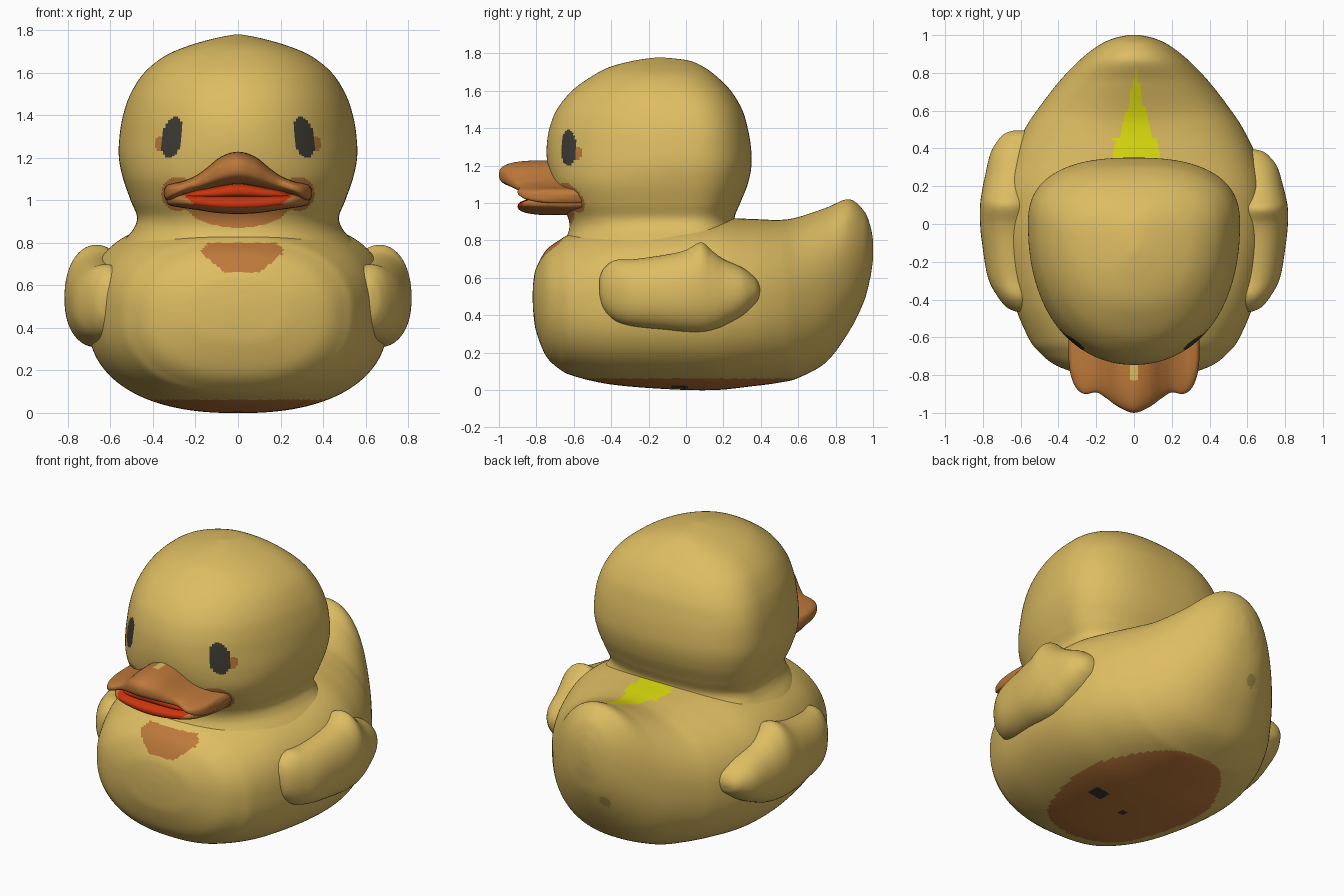
import bpy
import bmesh
import math

cube = bpy.data.objects.get("Cube")
if cube:
    bpy.data.objects.remove(cube, do_unlink=True)


def make_material(name, rgb):
    mat = bpy.data.materials.new(name)
    mat.use_nodes = True
    mat.diffuse_color = (*rgb, 1)
    mat.node_tree.nodes["Principled BSDF"].inputs["Base Color"].default_value = (*rgb, 1)
    return mat


YELLOW, ORANGE, RED, BLACK, LEMON, OLIVE = range(6)
MATERIALS = [
    make_material("soft yellow", (0.73, 0.51, 0.123)),
    make_material("bill orange", (0.51, 0.19, 0.042)),
    make_material("mouth red", (0.6, 0.035, 0.004)),
    make_material("eye black", (0.05, 0.045, 0.035)),
    make_material("lemon patch", (0.75, 0.75, 0.004)),
    make_material("olive smudge", (0.46, 0.32, 0.08)),
]


def smooth_path(stations, steps):
    """Catmull-Rom through a list of equal-length tuples."""
    out = []
    last = len(stations) - 1
    for i in range(last):
        p0, p1 = stations[max(i - 1, 0)], stations[i]
        p2, p3 = stations[i + 1], stations[min(i + 2, last)]
        for k in range(steps):
            t = k / steps
            out.append([
                b + t * ((c - a) / 2 + t * ((2 * a - 5 * b + 4 * c - d) / 2
                                            + t * (3 * b - a - 3 * c + d) / 2))
                for a, b, c, d in zip(p0, p1, p2, p3)])
    return out + [list(stations[last])]


def power(value, n):
    return math.copysign(abs(value) ** (2 / n), value)


def loft(name, stations, axes, sides, steps, paint):
    """Skin superellipse sections.
    Station: (s, a_min, a_mid, a_max, b_min, b_mid, b_max, n_low, n_high).
    axes maps s, a, b to world axes; paint picks the colour of each face."""
    bm = bmesh.new()
    rings = []
    for s, a0, am, a1, b0, bmid, b1, n_low, n_high in smooth_path(stations, steps):
        ring = []
        for i in range(sides):
            angle = math.tau * (i + 0.5) / sides
            ca, sb = math.cos(angle), math.sin(angle)
            n = n_high if sb > 0 else n_low
            a = am + power(ca, n) * (a1 - am if ca > 0 else am - a0)
            b = bmid + power(sb, n) * (b1 - bmid if sb > 0 else bmid - b0)
            co = dict(zip(axes, (s, a, b)))
            ring.append(bm.verts.new((co["x"], co["y"], co["z"])))
        rings.append(ring)
    for low, high in zip(rings, rings[1:]):
        for i in range(sides):
            j = (i + 1) % sides
            bm.faces.new((low[i], low[j], high[j], high[i]))
    bm.faces.new(rings[0])
    bm.faces.new(rings[-1])
    bmesh.ops.recalc_face_normals(bm, faces=bm.faces)
    bm.normal_update()
    for face in bm.faces:
        face.smooth = True
        face.material_index = paint(face.calc_center_median(), face.normal)
    mesh = bpy.data.meshes.new(name)
    bm.to_mesh(mesh)
    bm.free()
    for mat in MATERIALS:
        mesh.materials.append(mat)
    obj = bpy.data.objects.new(name, mesh)
    bpy.context.collection.objects.link(obj)


def in_ellipse(u, v, cu, cv, ru, rv):
    return ((u - cu) / ru) ** 2 + ((v - cv) / rv) ** 2 < 1


# Body with upturned tail: y, bottom, middle, top, half width, upper roundness
BODY = [
    (-0.82, 0.48, 0.5, 0.52, 0.03, 2),
    (-0.815, 0.4, 0.495, 0.59, 0.14, 2),
    (-0.8, 0.31, 0.49, 0.655, 0.26, 2.1),
    (-0.75, 0.185, 0.48, 0.745, 0.41, 2.2),
    (-0.68, 0.115, 0.47, 0.8, 0.5, 2.3),
    (-0.6, 0.075, 0.46, 0.84, 0.56, 2.4),
    (-0.4, 0.03, 0.45, 0.88, 0.64, 2.7),
    (-0.1, 0.005, 0.45, 0.9, 0.7, 2.9),
    (0.15, 0, 0.45, 0.92, 0.7, 2.8),
    (0.35, 0.02, 0.46, 0.915, 0.65, 2.5),
    (0.5, 0.04, 0.48, 0.91, 0.58, 2.3),
    (0.6, 0.065, 0.5, 0.925, 0.515, 2.1),
    (0.75, 0.15, 0.55, 0.975, 0.4, 2),
    (0.87, 0.31, 0.63, 1.02, 0.285, 2),
    (0.95, 0.47, 0.7, 0.96, 0.18, 2),
    (0.985, 0.6, 0.74, 0.88, 0.1, 2),
    (1, 0.7, 0.75, 0.8, 0.03, 2),
]


def paint_body(c, normal):
    # Worn underside with two dark specks
    if c.z < 0.062:
        specks = (in_ellipse(c.x, c.y, 0.23, -0.03, 0.055, 0.05)
                  or in_ellipse(c.x, c.y, 0, -0.105, 0.03, 0.03))
        return BLACK if specks and normal.z < 0 else ORANGE
    # Chest patch, narrowing downwards
    if c.y < -0.6 and 0.66 < c.z < 0.8:
        if abs(c.x - 0.02) < 0.19 - 1.2 * max(0, 0.75 - c.z) - max(0, c.z - 0.77):
            return ORANGE
    # Smudge under the tail
    if c.y > 0.8 and in_ellipse(c.x, c.z, -0.09, 0.45, 0.035, 0.035):
        return OLIVE
    # Streak along the back
    patch = 0.12 if c.y < 0.46 else 0.22 * (0.82 - c.y)
    if normal.z > 0.3 and 0.2 < c.y < 0.82 and abs(c.x - 0.01) < patch:
        return LEMON
    return YELLOW


loft("body", [(y, -w, 0, w, b, m, t, 2.35, n) for y, b, m, t, w, n in BODY],
     "yxz", 192, 12, paint_body)

# Head and neck: z, half width, front y, widest y, back y, front roundness
HEAD = [
    (0.66, 0.5, -0.6, 0, 0.3, 2.3),
    (0.74, 0.6, -0.69, 0, 0.38, 2.3),
    (0.8, 0.55, -0.65, 0, 0.34, 2.3),
    (0.86, 0.495, -0.625, 0, 0.28, 2.4),
    (0.92, 0.475, -0.63, 0, 0.26, 2.5),
    (1, 0.505, -0.67, 0, 0.29, 2.5),
    (1.1, 0.54, -0.715, 0, 0.33, 2.4),
    (1.2, 0.56, -0.74, 0, 0.35, 2.2),
    (1.3, 0.557, -0.745, 0, 0.347, 2.1),
    (1.4, 0.54, -0.73, 0, 0.33, 2.1),
    (1.5, 0.505, -0.69, -0.02, 0.3, 2.1),
    (1.6, 0.44, -0.61, -0.05, 0.24, 2.1),
    (1.68, 0.34, -0.5, -0.09, 0.16, 2.1),
    (1.73, 0.22, -0.4, -0.12, 0.09, 2.1),
    (1.763, 0.1, -0.27, -0.14, 0.01, 2.1),
    (1.778, 0.02, -0.16, -0.14, -0.12, 2.1),
]


def paint_head(c, normal):
    if c.y > 0:
        return YELLOW
    x = abs(c.x)
    # Tilted oval eyes with a small smudge at the outer edge
    if in_ellipse(x + 0.15 * (c.z - 1.3), c.z, 0.31, 1.295, 0.049, 0.097):
        return BLACK
    if in_ellipse(x, c.z, 0.365, 1.265, 0.026, 0.035):
        return ORANGE
    # Chin and bill corners
    if in_ellipse(x, c.z, 0, 0.99, 0.25, 0.12) or in_ellipse(x, c.z, 0.28, 1.03, 0.08, 0.08):
        return ORANGE
    return YELLOW


loft("head", [(z, -w, 0, w, f, m, b, n, 2.5) for z, w, f, m, b, n in HEAD],
     "zxy", 256, 13, paint_head)


# Bill parts: half tables x, tip y, bottom, top, mirrored across the middle
def bill(name, half, roundness, paint):
    full = [(-x, *rest) for x, *rest in reversed(half[1:])] + half
    stations = [(x, tip, (tip - 0.5) / 2, -0.5, b, (b + t) / 2, t, roundness, roundness)
                for x, tip, b, t in full]
    loft(name, stations, "xyz", 48, 8, paint)


def paint_upper_bill(c, normal):
    return YELLOW if abs(c.x) < 0.025 and c.y > -0.81 and normal.z > 0 else ORANGE


bill("upper_bill", [
    (0, -1, 1.075, 1.228),
    (0.08, -0.97, 1.065, 1.205),
    (0.15, -0.92, 1.05, 1.15),
    (0.2, -0.892, 1.04, 1.115),
    (0.26, -0.9, 1.025, 1.09),
    (0.305, -0.87, 1.005, 1.08),
    (0.335, -0.8, 1, 1.07),
    (0.348, -0.7, 1.02, 1.05),
], 2.8, paint_upper_bill)

bill("mouth", [
    (0, -0.87, 1, 1.085),
    (0.12, -0.86, 1, 1.065),
    (0.2, -0.84, 1, 1.05),
    (0.25, -0.8, 1, 1.03),
], 2.8, lambda c, n: RED)


def paint_lower_bill(c, normal):
    inside = abs(c.x) < min(0.25, 0.17 + 1.2 * (c.z - 0.95))
    return RED if inside and normal.z > -0.7 else ORANGE


bill("lower_bill", [
    (0, -0.9, 0.935, 1.03),
    (0.1, -0.895, 0.94, 1.03),
    (0.2, -0.88, 0.955, 1.03),
    (0.27, -0.84, 0.965, 1.03),
    (0.32, -0.74, 0.975, 1.03),
    (0.335, -0.66, 0.99, 1.02),
], 2.5, paint_lower_bill)

# Wings: y, bottom, top, centre x, half thickness; the right one reaches further back
WING = [
    (-0.462, 0.5, 0.6, 0.6, 0.03),
    (-0.44, 0.43, 0.65, 0.6, 0.075),
    (-0.38, 0.37, 0.695, 0.615, 0.11),
    (-0.28, 0.34, 0.7, 0.64, 0.135),
    (-0.1, 0.32, 0.725, 0.655, 0.15),
    (0, 0.31, 0.75, 0.66, 0.155),
    (0.08, 0.31, 0.79, 0.665, 0.15),
    (0.14, 0.32, 0.745, 0.66, 0.145),
    (0.2, 0.34, 0.7, 0.65, 0.14),
    (0.3, 0.395, 0.655, 0.63, 0.13),
    (0.36, 0.45, 0.61, 0.61, 0.105),
    (0.385, 0.48, 0.58, 0.6, 0.08),
    (0.395, 0.52, 0.55, 0.6, 0.04),
]
for side, reach, label in ((1, 1, "left_wing"), (-1, 1.25, "right_wing")):
    loft(label,
         [(y * reach if y > 0 else y, side * x - h, side * x, side * x + h,
           b, (b + t) / 2, t, 2.2, 2.1) for y, b, t, x, h in WING],
         "yxz", 48, 6, lambda c, n: YELLOW)
